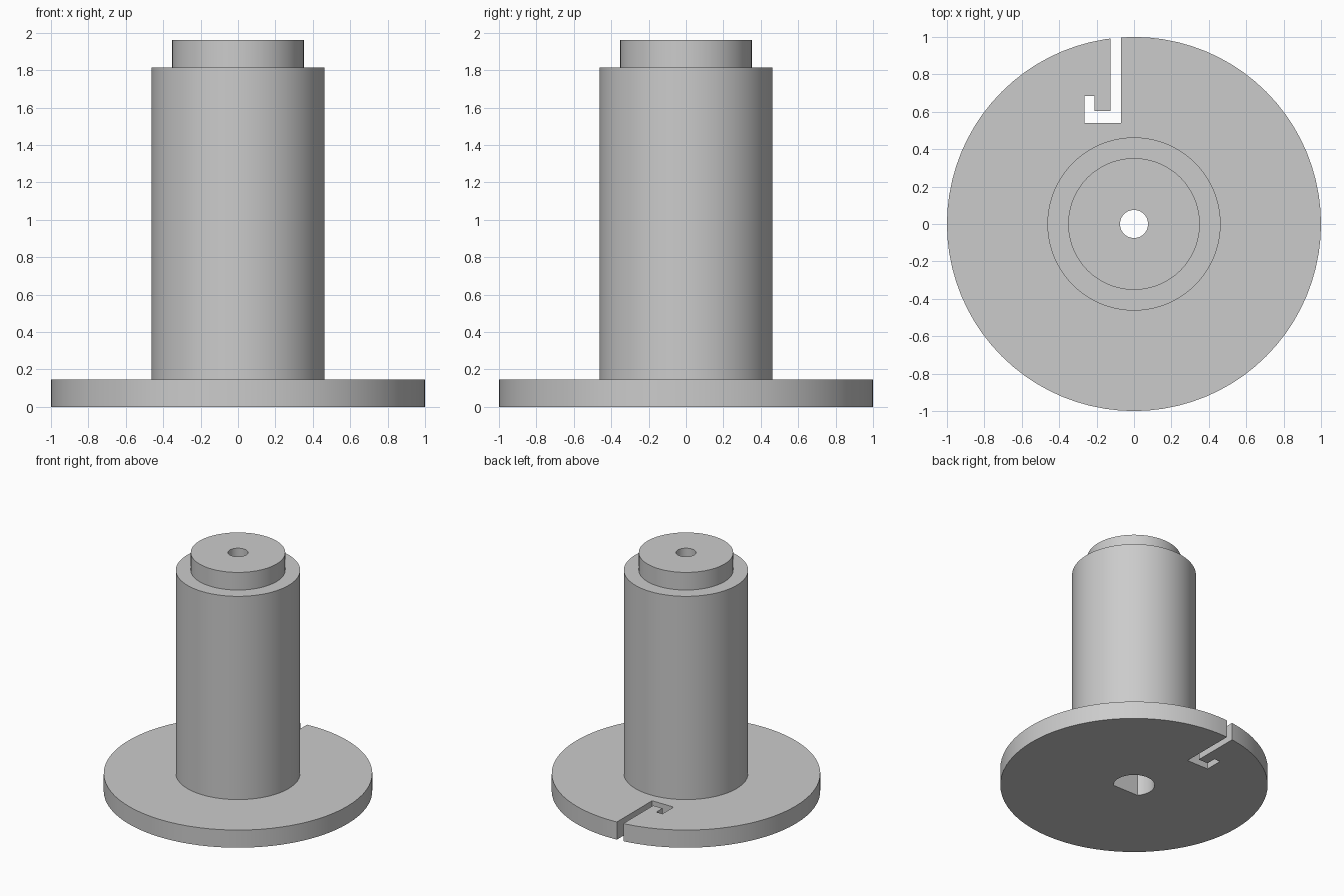
import bpy, bmesh, math

cube = bpy.data.objects.get("Cube")
if cube:
    bpy.data.objects.remove(cube, do_unlink=True)

grey = bpy.data.materials.new("plain grey")
grey.use_nodes = True
grey.diffuse_color = (0.6, 0.6, 0.6, 1)
grey.node_tree.nodes["Principled BSDF"].inputs["Base Color"].default_value = (0.6, 0.6, 0.6, 1)


def make_object(name, bm):
    bmesh.ops.recalc_face_normals(bm, faces=bm.faces)
    mesh = bpy.data.meshes.new(name)
    bm.to_mesh(mesh)
    bm.free()
    mesh.materials.append(grey)
    obj = bpy.data.objects.new(name, mesh)
    bpy.context.collection.objects.link(obj)
    return obj


def prism(name, outline, z0, z1):
    bm = bmesh.new()
    base = bm.faces.new([bm.verts.new((x, y, z0)) for x, y in outline])
    top = bmesh.ops.extrude_face_region(bm, geom=[base])["geom"]
    verts = [v for v in top if isinstance(v, bmesh.types.BMVert)]
    bmesh.ops.translate(bm, vec=(0, 0, z1 - z0), verts=verts)
    return make_object(name, bm)


def arc(radius, start, end, steps):
    angles = [start + (end - start) * i / steps for i in range(steps + 1)]
    return [(radius * math.cos(a), radius * math.sin(a)) for a in angles]


def lathe(name, profile, steps):
    bm = bmesh.new()
    rings = [[bm.verts.new((x, y, z)) for x, y in arc(r, 0, math.tau, steps)[:-1]]
             for r, z in profile]
    for low, high in zip(rings, rings[1:]):
        for i in range(steps):
            j = (i + 1) % steps
            bm.faces.new((low[i], low[j], high[j], high[i]))
    bm.faces.new(rings[0])
    bm.faces.new(rings[-1])
    return make_object(name, bm)


# Flange, barrel and top boss turned as one stepped body
spool = lathe("spool_body", [(1, 0), (1, 0.145), (0.463, 0.145), (0.463, 1.815),
                             (0.352, 1.815), (0.352, 1.96)], 80)

# Narrow through hole and D-shaped shaft socket from below
hole = prism("hole_cutter", arc(0.075, 0, math.tau, 40)[:-1], -0.1, 2.1)
flat = math.asin(0.1 / 0.154)
socket = prism("socket_cutter", arc(0.154, -flat, math.pi + flat, 40), -0.1, 1.0)

# Hooked slot through the flange, open at the rim
slot = prism("slot_cutter", [(-0.07, 1.1), (-0.125, 1.1), (-0.125, 0.605), (-0.21, 0.605),
                             (-0.21, 0.685), (-0.265, 0.685), (-0.265, 0.54), (-0.07, 0.54)],
             -0.1, 0.3)

bpy.context.view_layer.objects.active = spool
for cutter in (hole, socket, slot):
    mod = spool.modifiers.new("cut", "BOOLEAN")
    mod.operation = "DIFFERENCE"
    mod.solver = "EXACT"
    mod.object = cutter
    bpy.ops.object.modifier_apply(modifier=mod.name)
    bpy.data.objects.remove(cutter, do_unlink=True)

# Smooth round walls, sharp rims
bpy.ops.object.select_all(action="DESELECT")
spool.select_set(True)
bpy.ops.object.shade_smooth_by_angle(angle=math.radians(30))
